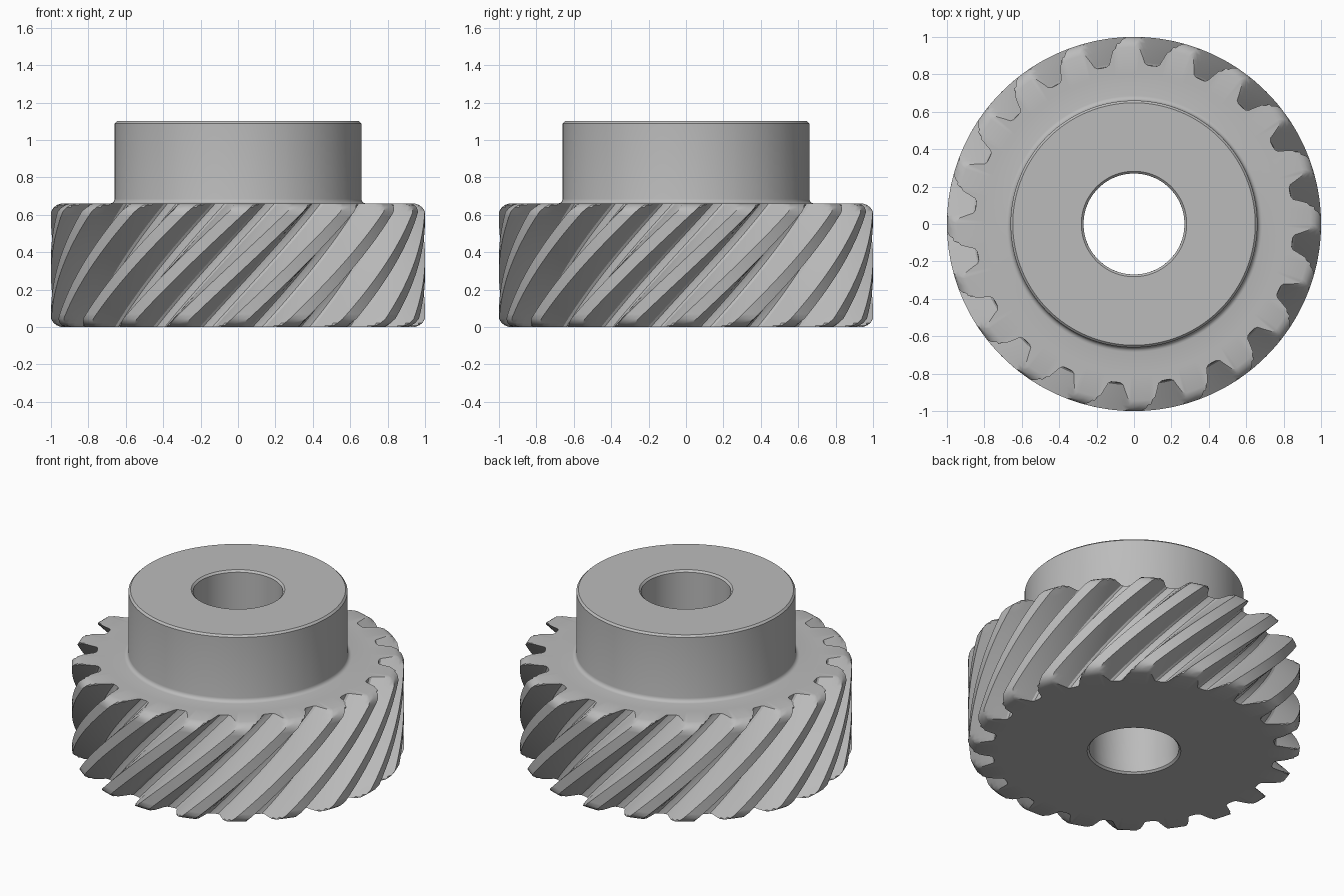
import bpy
import bmesh
from math import radians, cos, sin

default_cube = bpy.data.objects.get("Cube")
if default_cube:
    bpy.data.objects.remove(default_cube)

TEETH = 20
FACE_WIDTH = 0.66
HUB_TOP = 1.1
HUB_R = 0.66
BORE_R = 0.27
PITCH = 360 / TEETH
TWIST = 40.5       # degrees over the full face width
TOP_PHASE = 2.5    # tooth centre at the upper end

steel = bpy.data.materials.new("steel_grey")
steel.use_nodes = True
grey = (0.5, 0.5, 0.5, 1)
steel.diffuse_color = grey
steel.node_tree.nodes["Principled BSDF"].inputs["Base Color"].default_value = grey

# Half a tooth: (angle from tooth centre, radius), root to tip
flank = [(9, 0.85), (7.3, 0.852), (6.3, 0.862), (5.6, 0.89),
         (4.45, 0.934), (3.5, 0.968), (2.6, 1.0)]
tooth = [(-a, r) for a, r in flank] + [(0, 1.0)] + [(a, r) for a, r in flank[:0:-1]]
columns = [(a + PITCH * i, r) for i in range(TEETH) for a, r in tooth]

# Rounded tooth ends: (distance from end face, largest radius)
rounding = [(0, 0.945), (0.008, 0.968), (0.022, 0.987), (0.045, 1.0)]

# Rows of the closed lathe section: (height, radius limit)
rows = [(0, BORE_R + 0.012), (0, 0.8)]
rows += rounding
rows += [(0.045 + (FACE_WIDTH - 0.09) * i / 24, 1.0) for i in range(1, 24)]
rows += [(FACE_WIDTH - d, r) for d, r in reversed(rounding)]
rows += [(FACE_WIDTH, 0.8)]
# Fillet up into the hub
for i in range(5):
    t = radians(22.5 * i)
    rows.append((FACE_WIDTH + 0.025 * (1 - cos(t)), HUB_R + 0.025 * (1 - sin(t))))
# Hub with bevelled rims
rows += [(HUB_TOP - 0.012, HUB_R), (HUB_TOP, HUB_R - 0.012),
         (HUB_TOP, BORE_R + 0.012)]
# Bore wall back down to the lower rim
bore_low, bore_high, steps = 0.012, HUB_TOP - 0.012, 16
rows += [(bore_high + (bore_low - bore_high) * i / steps, BORE_R)
         for i in range(steps + 1)]

bm = bmesh.new()
grid = []
for z, limit in rows:
    turn = TOP_PHASE + TWIST * (min(z / FACE_WIDTH, 1) - 1)
    ring = []
    for angle, radius in columns:
        a, r = radians(angle + turn), min(radius, limit)
        ring.append(bm.verts.new((r * cos(a), r * sin(a), z)))
    grid.append(ring)

count = len(columns)
for i, ring in enumerate(grid):
    above = grid[(i + 1) % len(grid)]
    for j in range(count):
        k = (j + 1) % count
        bm.faces.new((ring[j], ring[k], above[k], above[j]))
bmesh.ops.recalc_face_normals(bm, faces=bm.faces)

mesh = bpy.data.meshes.new("helical_gear")
bm.to_mesh(mesh)
bm.free()
mesh.materials.append(steel)
gear = bpy.data.objects.new("helical_gear", mesh)
bpy.context.collection.objects.link(gear)

bpy.ops.object.select_all(action="DESELECT")
gear.select_set(True)
bpy.context.view_layer.objects.active = gear
bpy.ops.object.shade_smooth_by_angle(angle=radians(30))
